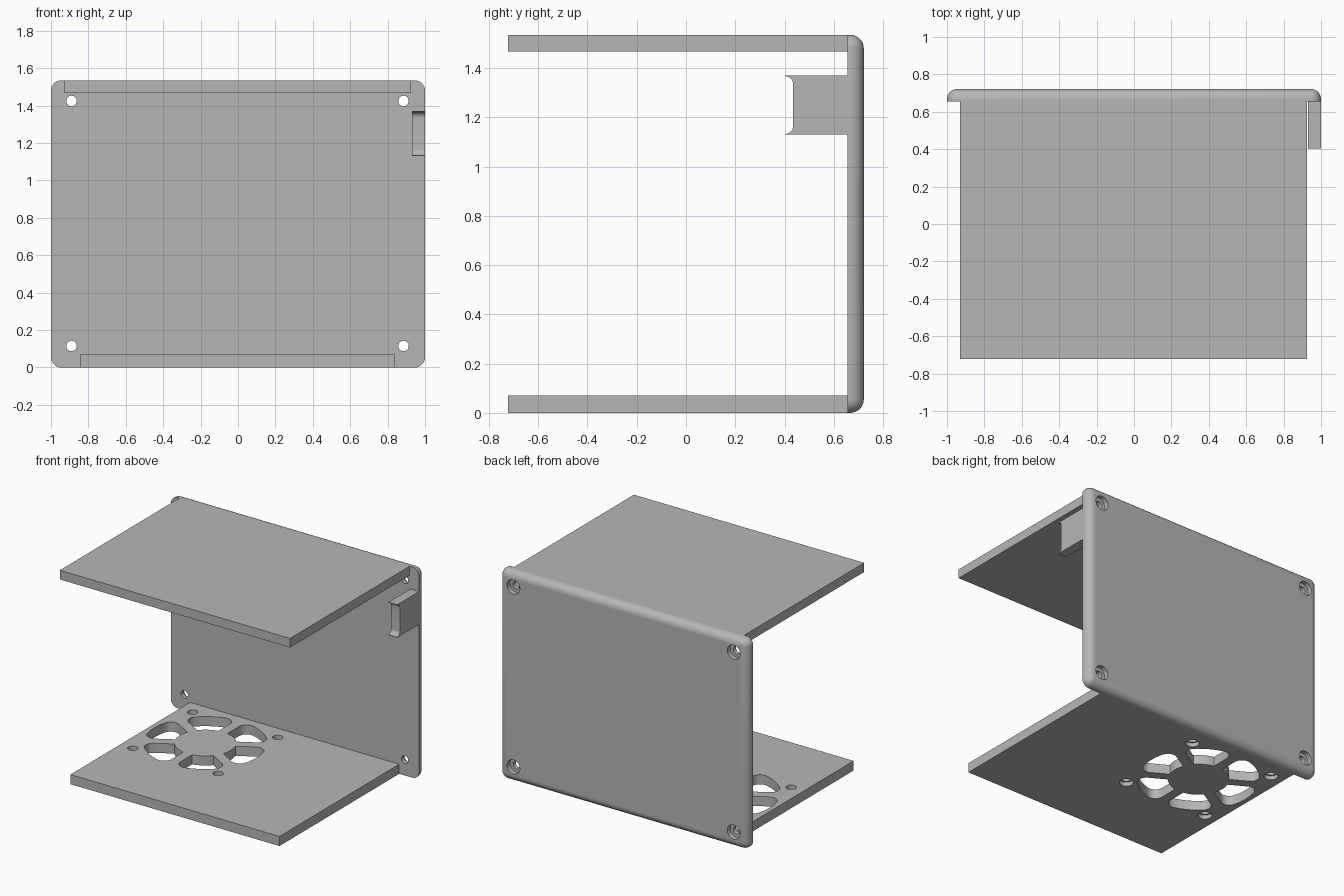
import bpy, bmesh
from math import sin, cos, pi, sqrt, atan2, radians
from mathutils import Matrix, Vector

if "Cube" in bpy.data.objects:
    bpy.data.objects.remove(bpy.data.objects["Cube"], do_unlink=True)

grey = bpy.data.materials.new("plain grey")
grey.use_nodes = True
COLOUR = (0.47, 0.47, 0.47, 1)
grey.diffuse_color = COLOUR
grey.node_tree.nodes["Principled BSDF"].inputs["Base Color"].default_value = COLOUR


def finish(bm, name):
    bmesh.ops.recalc_face_normals(bm, faces=bm.faces)
    mesh = bpy.data.meshes.new(name)
    bm.to_mesh(mesh)
    bm.free()
    mesh.materials.append(grey)
    obj = bpy.data.objects.new(name, mesh)
    bpy.context.scene.collection.objects.link(obj)
    return obj


def add_box(bm, low, high):
    low, high = Vector(low), Vector(high)
    place = Matrix.Translation((low + high) / 2) @ Matrix.Diagonal((*(high - low), 1))
    bmesh.ops.create_cube(bm, size=1, matrix=place)


def add_prism(bm, points, depth):
    """Extrude a closed outline of 3D points along a vector."""
    face = bm.faces.new([bm.verts.new(p) for p in points])
    new = bmesh.ops.extrude_face_region(bm, geom=[face])["geom"]
    bmesh.ops.translate(bm, vec=depth, verts=[v for v in new if isinstance(v, bmesh.types.BMVert)])


def add_stepped_hole(bm, profile, matrix, sides=32):
    """Closed solid of rings given as (radius, height)."""
    rings = [[bm.verts.new(matrix @ Vector((r * cos(2 * pi * i / sides), r * sin(2 * pi * i / sides), h)))
              for i in range(sides)] for r, h in profile]
    for a, b in zip(rings, rings[1:]):
        for i in range(sides):
            j = (i + 1) % sides
            bm.faces.new((a[i], a[j], b[j], b[i]))
    bm.faces.new(rings[0])
    bm.faces.new(rings[-1])


def cut(obj, cutter):
    """Subtract the cutter, bake the result and drop the cutter."""
    mod = obj.modifiers.new("cut", 'BOOLEAN')
    mod.object, mod.solver = cutter, 'EXACT'
    deps = bpy.context.evaluated_depsgraph_get()
    mesh = bpy.data.meshes.new_from_object(obj.evaluated_get(deps))
    obj.modifiers.clear()
    obj.data = mesh
    bpy.data.objects.remove(cutter, do_unlink=True)


def smooth(obj):
    bpy.ops.object.select_all(action='DESELECT')
    obj.select_set(True)
    bpy.context.view_layer.objects.active = obj
    bpy.ops.object.shade_smooth_by_angle(angle=radians(30))


TOP, FRONT, BACK, INNER = 1.535, -0.722, 0.722, 0.655

# Back panel: rounded corners and a rounded rear rim
bm = bmesh.new()
add_box(bm, (-1, INNER, 0), (1, BACK, TOP))
rim = [e for e in bm.edges if any(v.co.y > 0.7 for v in e.verts)]
bmesh.ops.bevel(bm, geom=rim, offset=0.055, offset_type='OFFSET', segments=8,
                profile=0.5, affect='EDGES')
back_panel = finish(bm, "back_panel")

# Counterbored screw holes in the panel corners
bm = bmesh.new()
for x in (-0.89, 0.885):
    for z in (0.115, 1.425):
        place = Matrix.Translation((x, BACK, z)) @ Matrix.Rotation(pi / 2, 4, 'X')
        add_stepped_hole(bm, [(0.052, -0.05), (0.052, 0.035), (0.028, 0.035), (0.028, 0.12)], place)
cut(back_panel, finish(bm, "panel_hole_cutter"))
smooth(back_panel)

# Top plate
bm = bmesh.new()
add_box(bm, (-0.93, FRONT, 1.468), (0.925, INNER, TOP))
finish(bm, "top_plate")

# Bottom plate
bm = bmesh.new()
add_box(bm, (-0.845, FRONT, 0), (0.84, INNER, 0.07))
bottom_plate = finish(bm, "bottom_plate")

# Fan grille: six rounded slots between spokes, and four mounting holes
fan = Vector((-0.40, 0.195, 0))
R, HUB, HALF_SPOKE, FILLET = 0.41, 0.205, 0.036, 0.06
cy = HALF_SPOKE + FILLET
cx = sqrt((R - FILLET) ** 2 - cy ** 2)
start, end = atan2(HALF_SPOKE, sqrt(HUB ** 2 - HALF_SPOKE ** 2)), atan2(cy, cx)
half = [(HUB, pi / 6 + (start - pi / 6) * i / 4) for i in range(5)]
for i in range(9):
    a = -pi / 2 + (end + pi / 2) * i / 8
    px, py = cx + FILLET * cos(a), cy + FILLET * sin(a)
    half.append((sqrt(px * px + py * py), atan2(py, px)))
half += [(R, end + (pi / 6 - end) * i / 4) for i in range(1, 5)]
outline = half + [(r, pi / 3 - a) for r, a in reversed(half[1:-1])]

bm = bmesh.new()
for k in range(6):
    turn = pi / 6 + k * pi / 3
    add_prism(bm, [fan + Vector((r * cos(a + turn), r * sin(a + turn), -0.05)) for r, a in outline],
              (0, 0, 0.2))
for sx in (-1, 1):
    for sy in (-1, 1):
        place = Matrix.Translation(fan + Vector((sx, sy, 0)) * 0.343)
        add_stepped_hole(bm, [(0.047, -0.05), (0.047, 0.03), (0.035, 0.03), (0.035, 0.12)], place)
cut(bottom_plate, finish(bm, "fan_cutter"))
smooth(bottom_plate)

# Side tab with a scooped front edge
bm = bmesh.new()
low, high, tip, scoop = 1.13, 1.37, 0.403, 0.032
edge = [(tip + scoop * sin(a), high - 0.003 - scoop + scoop * cos(a))
        for a in (pi / 2 * i / 8 for i in range(9))]
edge = [(tip, high)] + edge
edge += [(y, low + high - z) for y, z in reversed(edge)]
outline = [(INNER, high)] + edge + [(INNER, low)]
add_prism(bm, [(0.93, y, z) for y, z in outline], (0.07, 0, 0))
smooth(finish(bm, "side_tab"))
